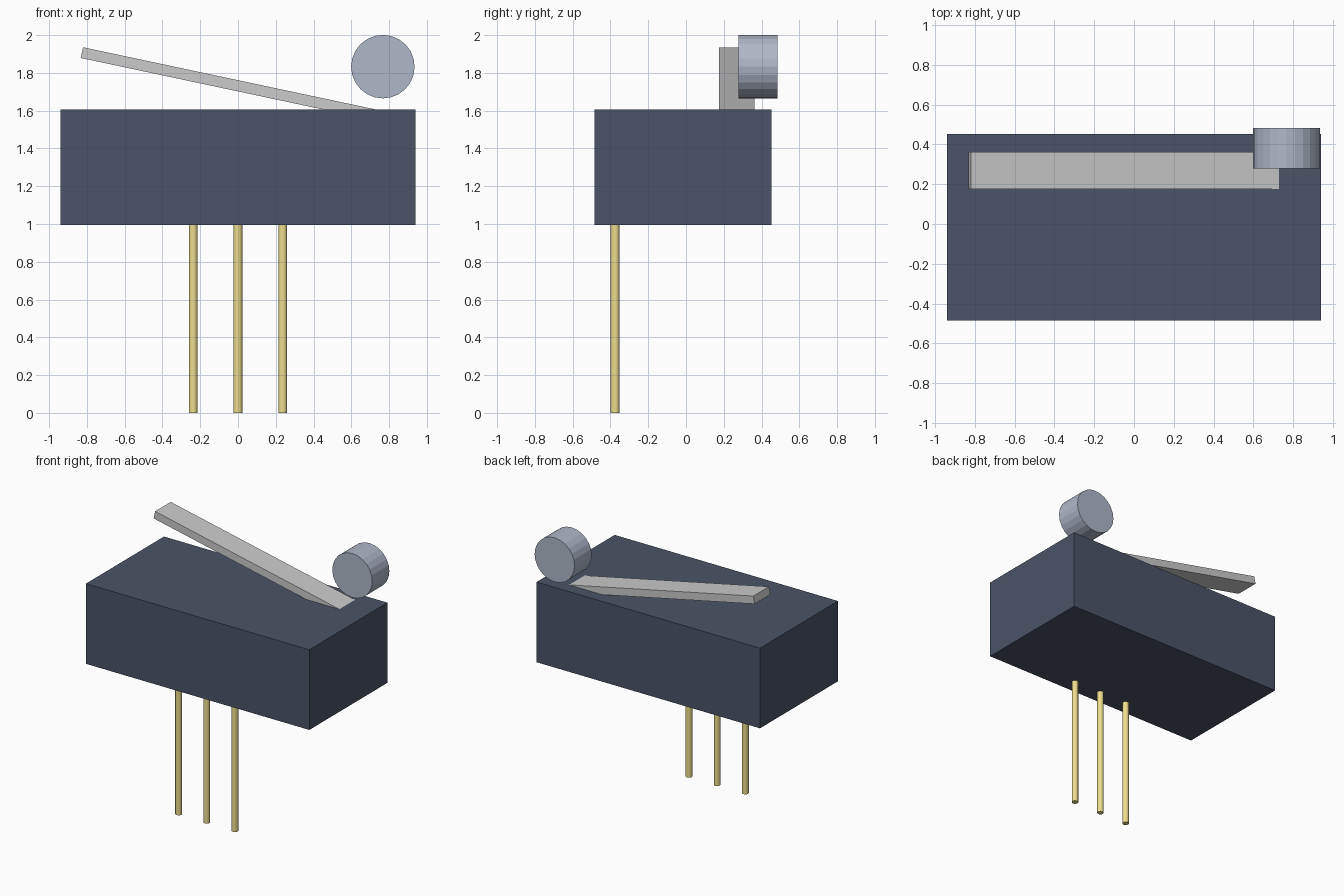
import bpy
from math import radians

if "Cube" in bpy.data.objects:
    bpy.data.objects.remove(bpy.data.objects["Cube"])


def material(name, rgb):
    m = bpy.data.materials.new(name)
    m.diffuse_color = (*rgb, 1)
    m.use_nodes = True
    m.node_tree.nodes["Principled BSDF"].inputs["Base Color"].default_value = m.diffuse_color
    return m


def finish(name, mat):
    ob = bpy.context.object
    ob.name = name
    if mat:
        ob.data.materials.append(mat)
    return ob


def box(name, loc, size, mat=None, tilt=0):
    bpy.ops.mesh.primitive_cube_add(size=1, location=loc, rotation=(0, tilt, 0))
    bpy.context.object.scale = size
    return finish(name, mat)


def cylinder(name, loc, radius, depth, sides, mat, rot=(0, 0, 0)):
    bpy.ops.mesh.primitive_cylinder_add(vertices=sides, radius=radius, depth=depth,
                                        location=loc, rotation=rot)
    return finish(name, mat)


dark = material("dark_plastic", (0.07, 0.09, 0.135))
brass = material("brass", (0.85, 0.73, 0.27))
steel = material("steel", (0.43, 0.48, 0.58))

# Switch housing
box("housing", (0, -0.016, 1.301), (1.88, 0.938, 0.61), dark)

# Tilted lever, its low end just sunk into the housing top
box("lever", (-0.044, 0.269, 1.741), (1.6, 0.188, 0.058), None, radians(12))

# Roller, axis along y
cylinder("roller", (0.767, 0.381, 1.833), 0.168, 0.206, 24, steel, (radians(90), 0, 0))

# Three terminal pins
for i in (-1, 0, 1):
    cylinder(f"pin_{i + 2}", (0.237 * i, -0.375, 0.5), 0.0235, 1.0, 12, brass)
    bpy.ops.object.shade_smooth_by_angle(angle=radians(40))
